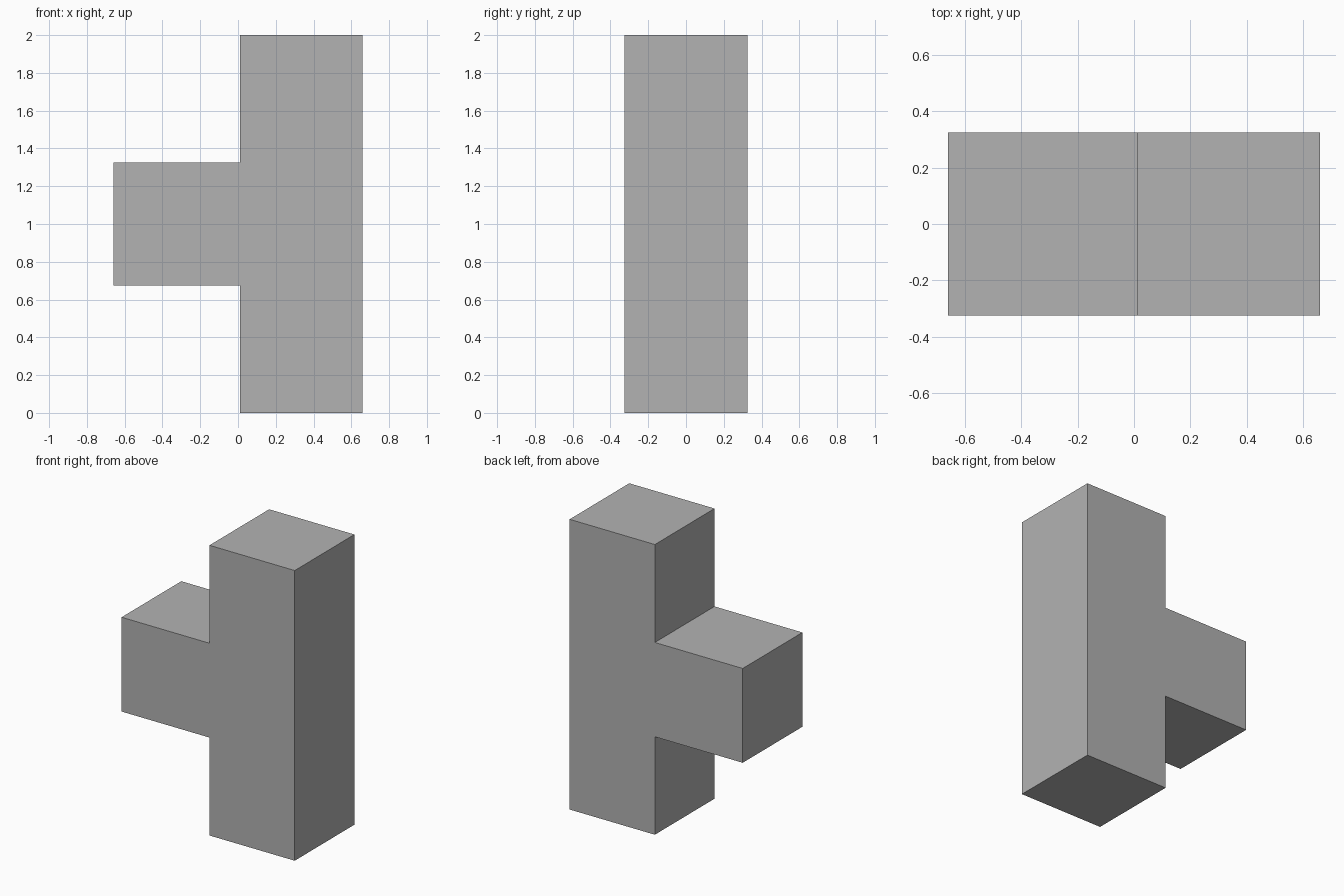
import bpy
import bmesh

cube = bpy.data.objects.get("Cube")
if cube:
    bpy.data.objects.remove(cube, do_unlink=True)

HALF_WIDTH = 0.66
HALF_DEPTH = 0.325
HEIGHT = 2.0
POST_X = 0.01                  # inner face of the upright post
ARM_LOW, ARM_HIGH = 0.675, 1.325

# Plain grey
grey = bpy.data.materials.new("plain grey")
grey.use_nodes = True
colour = (0.448, 0.448, 0.448, 1.0)
grey.diffuse_color = colour
grey.node_tree.nodes["Principled BSDF"].inputs["Base Color"].default_value = colour

# Side-branching profile: full-height post with a central arm
profile = [
    (POST_X, 0), (HALF_WIDTH, 0), (HALF_WIDTH, HEIGHT), (POST_X, HEIGHT),
    (POST_X, ARM_HIGH), (-HALF_WIDTH, ARM_HIGH),
    (-HALF_WIDTH, ARM_LOW), (POST_X, ARM_LOW),
]

# Extrude the profile from front to back as one solid
bm = bmesh.new()
face = bm.faces.new([bm.verts.new((x, -HALF_DEPTH, z)) for x, z in profile])
result = bmesh.ops.extrude_face_region(bm, geom=[face], use_keep_orig=True)
back = [v for v in result["geom"] if isinstance(v, bmesh.types.BMVert)]
bmesh.ops.translate(bm, verts=back, vec=(0, 2 * HALF_DEPTH, 0))
bmesh.ops.recalc_face_normals(bm, faces=bm.faces)

mesh = bpy.data.meshes.new("post_with_arm")
bm.to_mesh(mesh)
bm.free()
mesh.materials.append(grey)
block = bpy.data.objects.new("post_with_arm", mesh)
bpy.context.collection.objects.link(block)
